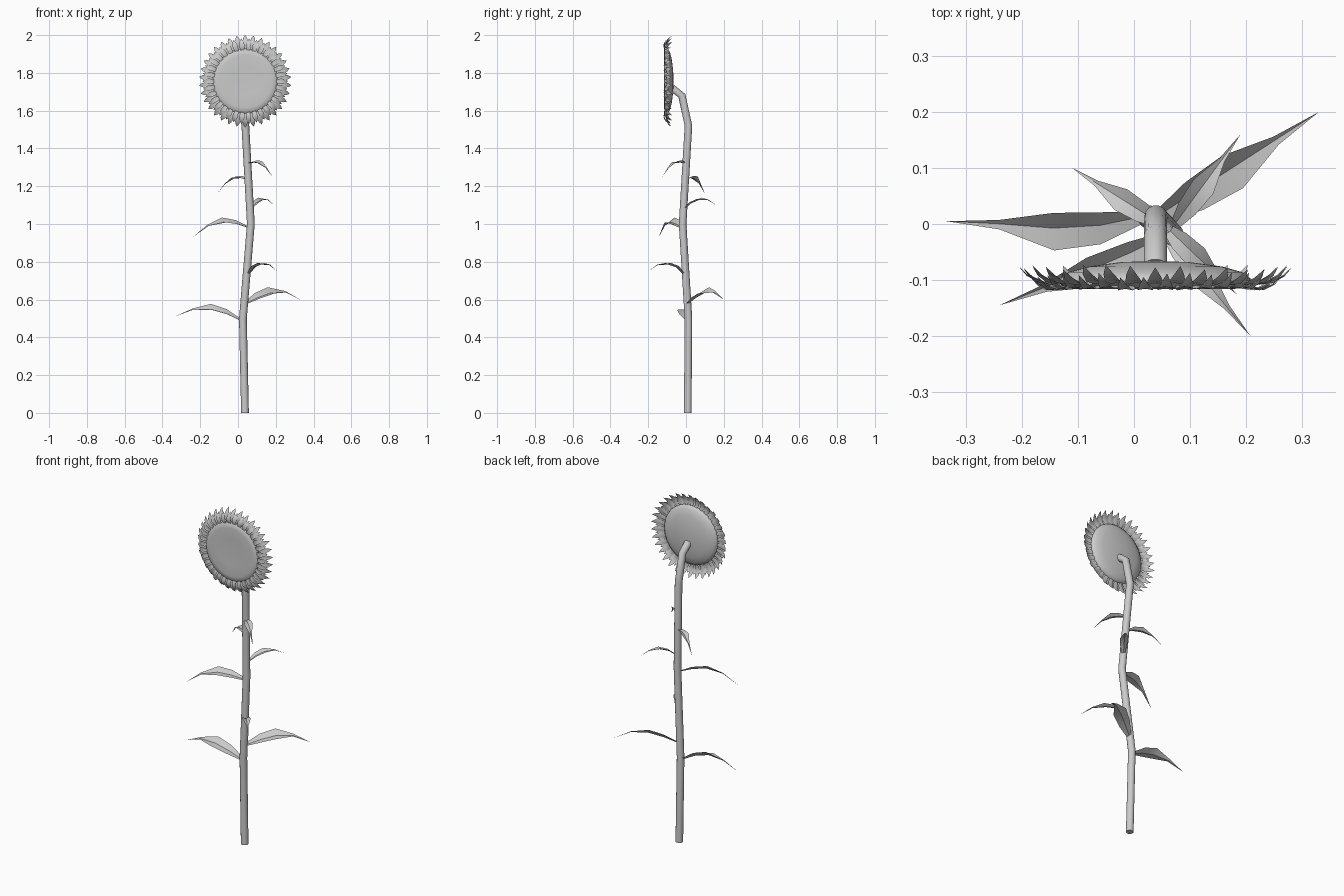
import bpy, bmesh, math, random
from mathutils import Vector, Matrix

if "Cube" in bpy.data.objects:
    bpy.data.objects.remove(bpy.data.objects["Cube"])

random.seed(4)
CX, CZ = 0.038, 1.756            # flower head centre


def make_object(name, bm, angle=40):
    mesh = bpy.data.meshes.new(name)
    bm.to_mesh(mesh)
    bm.free()
    ob = bpy.data.objects.new(name, mesh)
    bpy.context.collection.objects.link(ob)
    bpy.ops.object.select_all(action='DESELECT')
    ob.select_set(True)
    bpy.context.view_layer.objects.active = ob
    bpy.ops.object.shade_smooth_by_angle(angle=math.radians(angle))
    return ob


def blade(bm, points, widths, side, up, fold):
    """Creased strip: left edge, midrib and right edge along the points."""
    rows = []
    for p, w in zip(points, widths):
        mid = bm.verts.new(p)
        if w == 0:
            rows.append([mid])
        else:
            rows.append([bm.verts.new(p - side * w + up * fold * w), mid,
                         bm.verts.new(p + side * w + up * fold * w)])
    for a, b in zip(rows, rows[1:]):
        for i in range(2):
            if len(b) == 1:
                bm.faces.new((a[i], a[i + 1], b[0]))
            else:
                bm.faces.new((a[i], a[i + 1], b[i + 1], b[i]))


# Stem: bent tube
PATH = [Vector(p) for p in [(0.037, 0.009, 0), (0.026, 0.013, 0.5), (0.068, -0.018, 1.0),
                            (0.039, 0.013, 1.52), (0.038, -0.022, 1.68), (0.038, -0.075, 1.72)]]
bm = bmesh.new()
N = 14
rings = []
for i, p in enumerate(PATH):
    d = (PATH[min(i + 1, len(PATH) - 1)] - PATH[max(i - 1, 0)]).normalized()
    if i == 0:
        d = Vector((0, 0, 1))
    s = Vector((1, 0, 0))
    s = (s - d * s.dot(d)).normalized()
    t = d.cross(s)
    rings.append([bm.verts.new(p + 0.0205 * (s * math.cos(a) + t * math.sin(a)))
                  for a in (2 * math.pi * k / N for k in range(N))])
for a, b in zip(rings, rings[1:]):
    for k in range(N):
        bm.faces.new((a[k], a[(k + 1) % N], b[(k + 1) % N], b[k]))
bm.faces.new(rings[0][::-1])
bm.faces.new(rings[-1])
make_object("stem", bm)

# Flower disc: lathed around the front-back axis
profile = [(0, -0.066), (0.06, -0.068), (0.12, -0.076), (0.155, -0.086), (0.17, -0.097),
           (0.172, -0.105), (0.163, -0.113), (0.14, -0.116), (0.08, -0.114), (0, -0.113)]
bm = bmesh.new()
vs = [bm.verts.new((CX + r, y, CZ)) for r, y in profile]
es = [bm.edges.new(e) for e in zip(vs, vs[1:])]
bmesh.ops.spin(bm, geom=vs + es, cent=(CX, 0, CZ), axis=(0, 1, 0),
               angle=2 * math.pi, steps=48, use_duplicate=False)
bmesh.ops.remove_doubles(bm, verts=bm.verts, dist=0.0005)
bmesh.ops.recalc_face_normals(bm, faces=bm.faces)
make_object("flower_disc", bm, 60)


# Petals: two staggered rings curling backwards
def petal_ring(name, count, offset, profile, widths):
    bm = bmesh.new()
    for k in range(count):
        a = 2 * math.pi * (k + offset) / count
        out = Vector((math.sin(a), 0, math.cos(a)))
        side = Vector((math.cos(a), 0, -math.sin(a)))
        curl = random.uniform(-0.006, 0.004)
        pts = [Vector((CX, y - curl * i / 4, CZ)) + out * r for i, (r, y) in enumerate(profile)]
        blade(bm, pts, widths, side, Vector((0, -1, 0)), 0.2)
    make_object(name, bm)


petal_ring("front_petals", 34, 0.5,
           [(0.155, -0.106), (0.175, -0.113), (0.195, -0.114), (0.212, -0.106), (0.227, -0.092)],
           [0.006, 0.012, 0.014, 0.009, 0])
petal_ring("back_petals", 34, 0,
           [(0.155, -0.096), (0.185, -0.106), (0.21, -0.102), (0.23, -0.092), (0.245, -0.078)],
           [0.006, 0.013, 0.015, 0.010, 0])


# Leaves: tip x, tip y, half width, sideways roll, bow towards the front, heights base to tip
LEAVES = [
    (-0.335, 0.005, 0.037, 25, 0.45, (0.49, 0.525, 0.548, 0.545, 0.51)),
    (0.33, 0.20, 0.038, 25, 0, (0.58, 0.61, 0.635, 0.638, 0.60)),
    (0.208, -0.20, 0.022, 0, 0, (0.73, 0.77, 0.785, 0.783, 0.75)),
    (-0.24, -0.145, 0.031, 25, 0.15, (0.98, 1.0, 1.01, 0.99, 0.93)),
    (0.19, 0.16, 0.022, 10, 0, (1.08, 1.11, 1.127, 1.127, 1.10)),
    (-0.11, 0.10, 0.022, 10, 0, (1.235, 1.243, 1.24, 1.213, 1.16)),
    (0.183, -0.125, 0.022, 10, 0, (1.32, 1.325, 1.322, 1.297, 1.25)),
]


def stem_at(z):
    for a, b in zip(PATH, PATH[1:]):
        if a.z <= z <= b.z:
            return a.lerp(b, (z - a.z) / (b.z - a.z))


for n, (tx, ty, hw, roll, bow, zs) in enumerate(LEAVES):
    base = stem_at(zs[0])
    d = Vector((tx, ty, 0)) - base
    d.z = 0
    side = Vector((d.y, -d.x, 0)).normalized()
    if side.y > 0:               # side always points to the front
        side = -side
    pts = []
    for t, z, b in zip((0.04, 0.24, 0.47, 0.74, 1), zs, (0, 0.8, 1, 0.4, 0)):
        p = base + d * t + side * bow * b * hw
        p.z = z
        pts.append(p)
    r = math.radians(roll)
    z_axis = Vector((0, 0, 1))
    across = side * math.cos(r) - z_axis * math.sin(r)
    up = z_axis * math.cos(r) + side * math.sin(r)
    bm = bmesh.new()
    blade(bm, pts, [hw * w for w in (0.35, 0.85, 1, 0.25, 0)], across, up, 0.4)
    bmesh.ops.recalc_face_normals(bm, faces=bm.faces)
    make_object("leaf_%d" % (n + 1), bm, 30)
